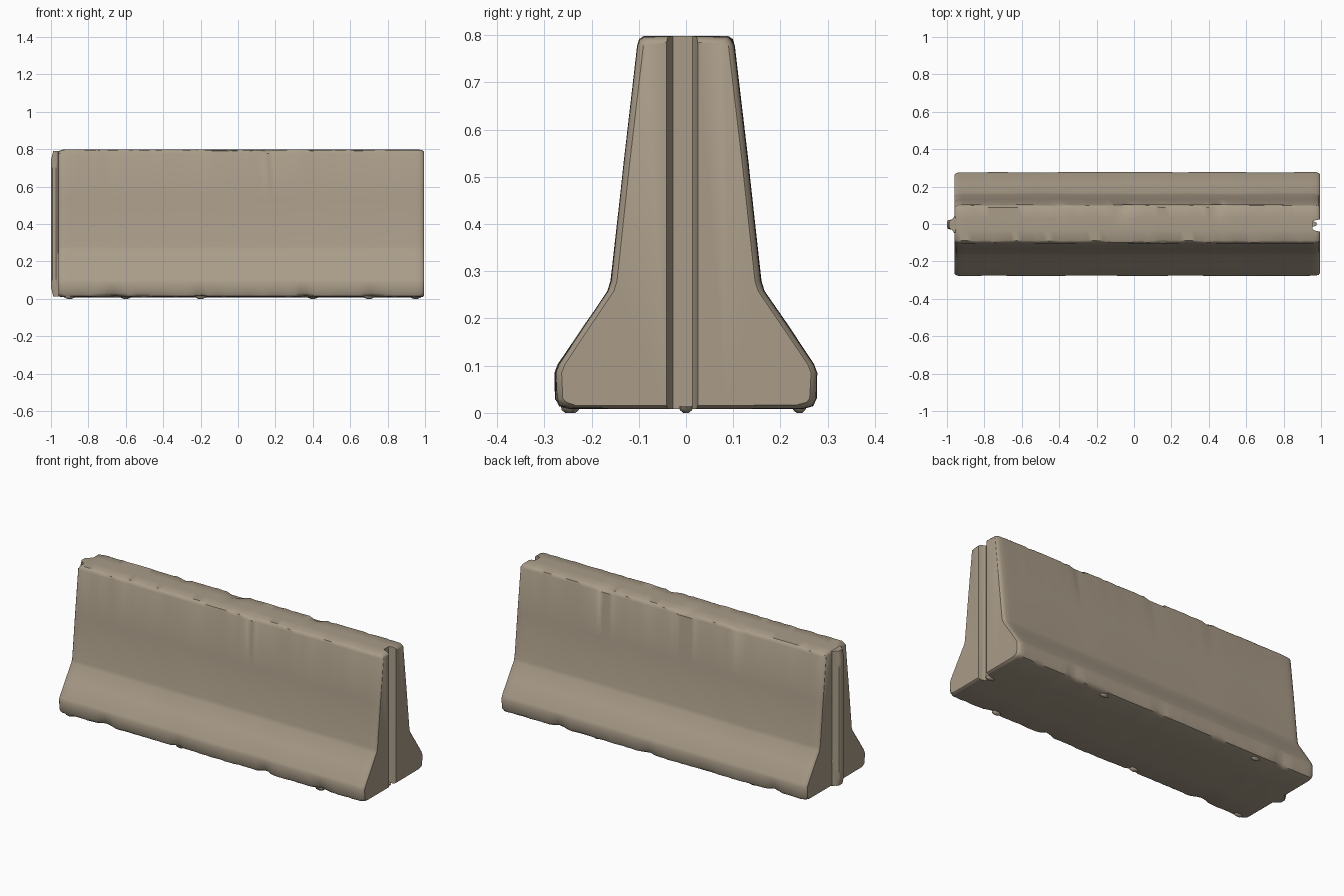
import bpy, bmesh, math, random
from mathutils import Vector, noise

random.seed(4)
if "Cube" in bpy.data.objects:
    bpy.data.objects.remove(bpy.data.objects["Cube"], do_unlink=True)

concrete = bpy.data.materials.new("worn concrete")
concrete.use_nodes = True
colour = (0.40, 0.335, 0.25, 1)
concrete.diffuse_color = colour
bsdf = concrete.node_tree.nodes["Principled BSDF"]
bsdf.inputs["Base Color"].default_value = colour
bsdf.inputs["Roughness"].default_value = 0.9


def loft(name, rings):
    """Skin a list of closed rings and cap both ends."""
    bm = bmesh.new()
    rows = [[bm.verts.new(p) for p in ring] for ring in rings]
    count = len(rows[0])
    for a, b in zip(rows, rows[1:]):
        for i in range(count):
            j = (i + 1) % count
            bm.faces.new((a[i], a[j], b[j], b[i]))
    bm.faces.new(rows[0])
    bm.faces.new(rows[-1])
    bmesh.ops.recalc_face_normals(bm, faces=bm.faces)
    mesh = bpy.data.meshes.new(name)
    bm.to_mesh(mesh)
    bm.free()
    mesh.materials.append(concrete)
    obj = bpy.data.objects.new(name, mesh)
    bpy.context.collection.objects.link(obj)
    return obj


def smooth(obj, degrees):
    bpy.ops.object.select_all(action="DESELECT")
    obj.select_set(True)
    bpy.context.view_layer.objects.active = obj
    bpy.ops.object.shade_smooth_by_angle(angle=math.radians(degrees))


# Half cross-section from base to crown: (y, z)
half = [(0.10, 0.008), (0.248, 0.008), (0.268, 0.014), (0.276, 0.03),
        (0.277, 0.085), (0.270, 0.103), (0.215, 0.186), (0.165, 0.258),
        (0.158, 0.28), (0.132, 0.53), (0.103, 0.778), (0.099, 0.792),
        (0.09, 0.798), (0.03, 0.798)]
section = half + [(-y, z) for y, z in reversed(half)]
foot = (1, 2, 3)
crown = (11, 12)

# Chips: position along x, half width, side, edge points, depth
chips = [(-0.06, 0.07, 1, crown, 0.016), (0.45, 0.05, 1, crown, 0.014),
         (-0.40, 0.04, 1, crown, 0.007), (0.15, 0.05, -1, crown, 0.006),
         (-0.66, 0.06, -1, foot, 0.014), (0.36, 0.05, -1, foot, 0.013),
         (0.72, 0.06, -1, foot, 0.010), (-0.20, 0.05, -1, foot, 0.009),
         (-0.75, 0.05, 1, foot, 0.014), (0.62, 0.05, 1, foot, 0.012),
         (0.05, 0.06, 1, foot, 0.008)]


def body_ring(x, inset):
    ring = []
    for i, (y, z) in enumerate(section):
        side = 1 if y > 0 else -1
        k = i if i < len(half) else len(section) - 1 - i
        shift = inset
        # Crumbled corners and broad surface waviness
        if k in foot + crown:
            shift += random.uniform(0, 0.003)
        wave = 0.003 * noise.noise(Vector((x * 4, y * 6, z * 5)))
        for cx, width, chip_side, points, depth in chips:
            if side == chip_side and k in points and abs(x - cx) < width:
                shift += depth * (1 - abs(x - cx) / width)
        y -= side * shift
        if k in crown or k == len(half) - 1:
            z -= shift
        elif k < 3:
            z += shift * 0.6
        ring.append((x, y + wave * (0.3 if k > 8 else 1), z))
    return ring


# Barrier body with rounded ends
steps = 64
stations = [(-0.960, 0.014), (-0.952, 0.005), (-0.938, 0.001)]
stations += [(-0.92 + 1.87 * i / steps, 0) for i in range(steps + 1)]
stations += [(0.974, 0.001), (0.988, 0.005), (0.995, 0.013)]
body = loft("barrier_body", [body_ring(x, inset) for x, inset in stations])

# Tapered slot cut through the +x end
slot = loft("slot_cutter", [
    [(x, y0, z) for x, y0, z in
     ((0.955, -0.028, z), (0.97, -0.036, z), (1.05, -0.052, z),
      (1.05, 0.036, z), (0.97, 0.020, z), (0.955, 0.014, z))]
    for z in (-0.1, 0.9)])
cut = body.modifiers.new("slot", "BOOLEAN")
cut.operation = "DIFFERENCE"
cut.solver = "EXACT"
cut.object = slot
bpy.context.view_layer.objects.active = body
bpy.ops.object.modifier_apply(modifier=cut.name)
bpy.data.objects.remove(slot, do_unlink=True)
smooth(body, 38)

# Interlocking tongue on the -x end, with softened ends and a worn edge
tongue_rings = []
for i in range(17):
    t = i / 16
    end = 0.012 if i in (0, 16) else 0
    z = 0.012 + 0.778 * t
    wear = random.uniform(-0.003, 0.003)
    tongue_rings.append([
        (-0.93, -0.052, z), (-0.962, -0.046 + wear, z),
        (-0.974, -0.030, z), (-0.993 + end, -0.027, z),
        (-1.0 + end, -0.018, z), (-1.0 + end, 0.012, z),
        (-0.993 + end, 0.021, z), (-0.974, 0.024, z),
        (-0.962, 0.036 + wear, z), (-0.93, 0.042, z)])
tongue = loft("end_tongue", tongue_rings)
smooth(tongue, 40)

# Small broken lumps that touch the ground below the foot
for n, (x, y) in enumerate([(-0.9, -0.25), (-0.2, -0.24), (0.7, -0.25),
                            (0.4, 0.24), (-0.6, 0.24), (0.95, 0.0)]):
    lump = loft(f"base_lump_{n + 1}", [
        [(x + r * math.cos(a), y + 0.5 * r * math.sin(a), z)
         for a in (math.tau * i / 8 for i in range(8))]
        for z, r in ((0.0, 0.012), (0.006, 0.026), (0.014, 0.03))])
    smooth(lump, 60)
